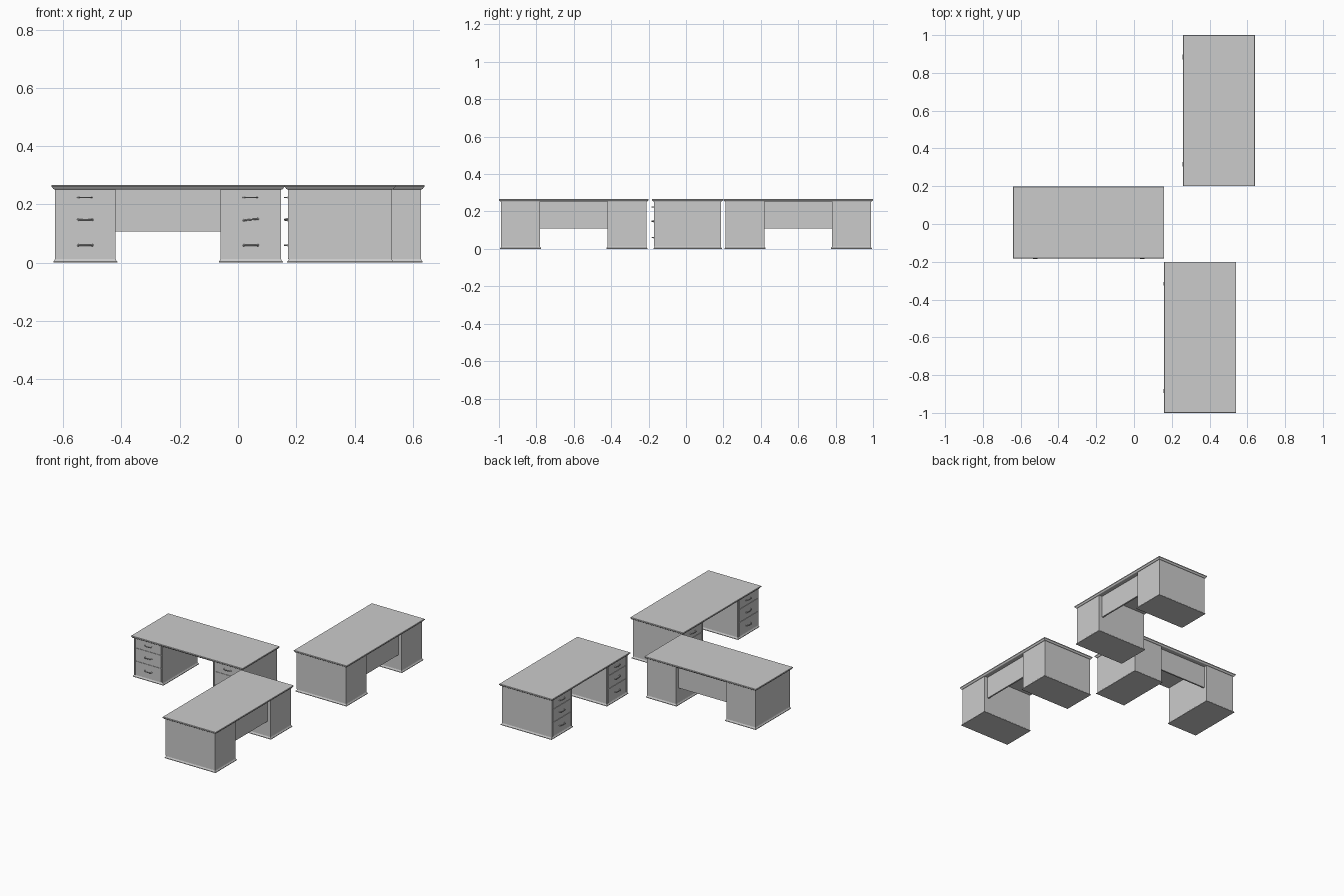
import bpy, bmesh
from math import radians
from mathutils import Matrix, Vector

if "Cube" in bpy.data.objects:
    bpy.data.objects.remove(bpy.data.objects["Cube"])


def add(name, mesh, mat):
    ob = bpy.data.objects.new(name, mesh)
    bpy.context.collection.objects.link(ob)
    ob.matrix_world = mat
    return ob


def loft(x0, x1, y0, y1, profile):
    """Closed solid of stacked rectangles; profile = (z, outward offset)."""
    bm = bmesh.new()
    rings = []
    for z, o in profile:
        rings.append([bm.verts.new(p) for p in (
            (x0 - o, y0 - o, z), (x1 + o, y0 - o, z),
            (x1 + o, y1 + o, z), (x0 - o, y1 + o, z))])
    bm.faces.new(rings[0][::-1])
    bm.faces.new(rings[-1])
    for a, b in zip(rings, rings[1:]):
        for i in range(4):
            j = (i + 1) % 4
            bm.faces.new((a[i], a[j], b[j], b[i]))
    me = bpy.data.meshes.new("part")
    bm.to_mesh(me)
    bm.free()
    return me


def box(x0, x1, y0, y1, z0, z1):
    return loft(x0, x1, y0, y1, [(z0, 0), (z1, 0)])


def handle(name, mat):
    """Bow pull swept along a short arched path, with round end plates."""
    cu = bpy.data.curves.new(name, 'CURVE')
    cu.dimensions = '3D'
    cu.bevel_depth = 0.0024
    cu.bevel_resolution = 2
    cu.use_fill_caps = True
    sp = cu.splines.new('POLY')
    path = [(-.024, .003), (-.023, -.005), (-.018, -.010), (-.008, -.0125),
            (.008, -.0125), (.018, -.010), (.023, -.005), (.024, .003)]
    sp.points.add(len(path) - 1)
    for p, (x, y) in zip(sp.points, path):
        p.co = (x, y, 0, 1)
    add(name, cu, mat)
    for i, s in enumerate((-1, 1)):
        bm = bmesh.new()
        bmesh.ops.create_cone(bm, cap_ends=True, segments=10, radius1=.0042,
                              radius2=.0034, depth=.003,
                              matrix=Matrix.Translation((s * .024, -.001, 0))
                              @ Matrix.Rotation(radians(90), 4, 'X'))
        me = bpy.data.meshes.new("plate")
        bm.to_mesh(me)
        bm.free()
        add(f"{name}_plate_{i}", me, mat)


TOP = [(.252, -.008), (.254, -.005), (.258, -.003), (.261, 0), (.266, 0), (.267, -.001)]
PEDESTAL = [(0, .006), (.004, .006), (.008, .002), (.013, 0), (.254, 0)]
DRAWERS = [(.016, .104), (.107, .189), (.192, .250)]
F, B = -.175, .178            # front and back planes of a pedestal


def desk(tag, cx, cy, angle):
    M = Matrix.Translation((cx, cy, 0)) @ Matrix.Rotation(radians(angle), 4, 'Z')
    # desktop with moulded edge
    add(f"{tag}_desktop", loft(-.4, .4, -.19, .19, TOP), M)
    # modesty panel across the kneehole
    add(f"{tag}_modesty_panel", box(-.18, .18, .145, .155, .108, .254), M)
    for side, x0, x1 in (("left", -.388, -.180), ("right", .180, .388)):
        n = f"{tag}_{side}"
        add(f"{n}_pedestal", loft(x0, x1, F, B, PEDESTAL), M)
        # raised corner strips beside the drawers
        for i, x in enumerate((x0 + .001, x1 - .009)):
            add(f"{n}_corner_strip_{i}", box(x, x + .008, F - .004, F + .002, .013, .253), M)
        # three drawers with pulls; the right middle pull hangs askew
        for i, (z0, z1) in enumerate(DRAWERS):
            add(f"{n}_drawer_{i}", box(x0 + .012, x1 - .012, F - .003, F + .002, z0, z1), M)
            tilt = -6 if (side == "right" and i == 1) else 0
            pos = Vector(((x0 + x1) / 2, F - .003, (.060, .148, .224)[i]))
            handle(f"{n}_handle_{i}", M @ Matrix.Translation(pos)
                   @ Matrix.Rotation(radians(tilt), 4, 'Y'))


desk("middle_desk", -.24, .008, 0)
desk("front_desk", .35, -.6, -90)
desk("rear_desk", .45, .6, -90)
